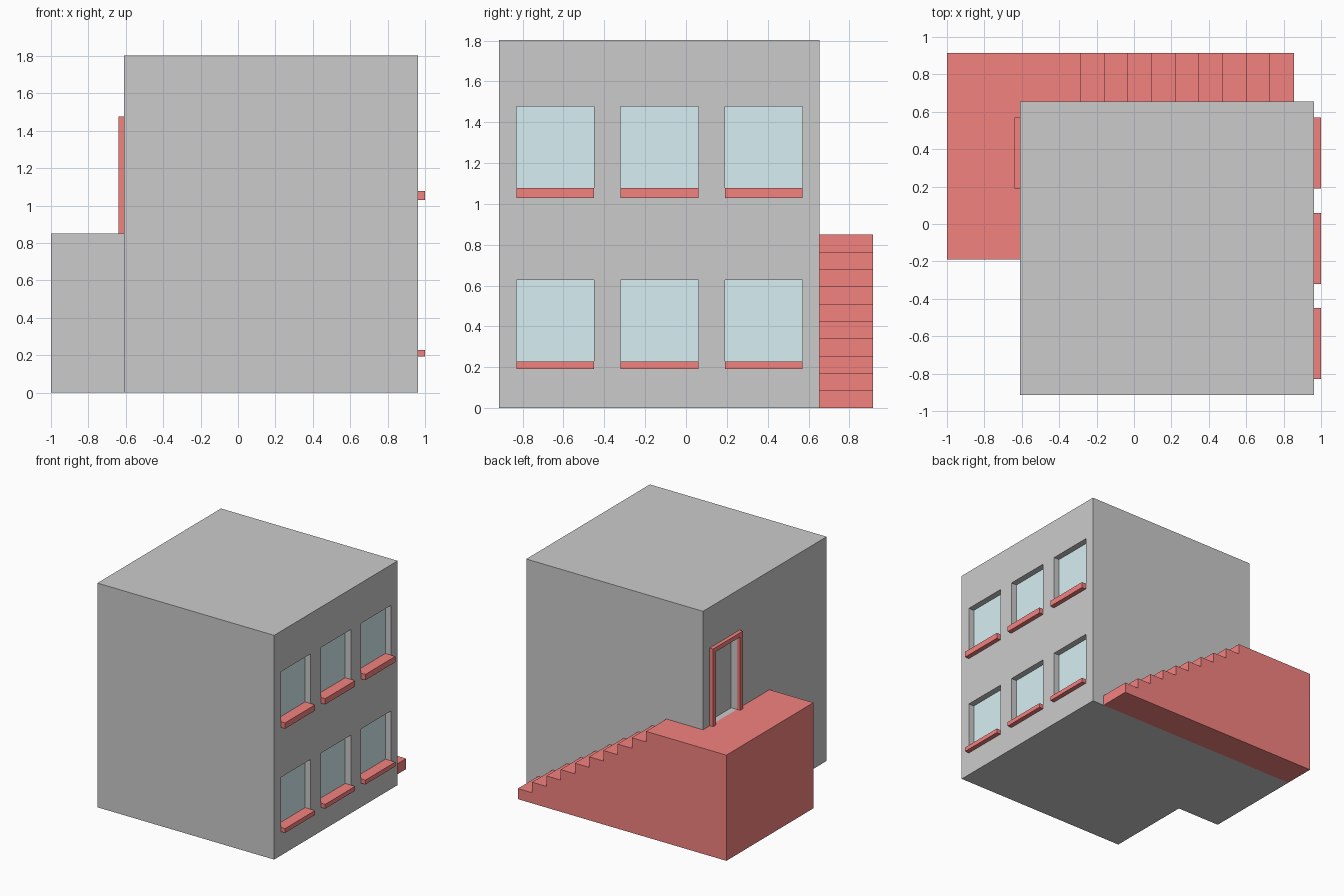
import bpy, bmesh

if "Cube" in bpy.data.objects:
    bpy.data.objects.remove(bpy.data.objects["Cube"])


def material(name, color):
    m = bpy.data.materials.new(name)
    m.diffuse_color = color
    m.use_nodes = True
    m.node_tree.nodes["Principled BSDF"].inputs["Base Color"].default_value = m.diffuse_color
    return m


RED = material("red_paint", (0.9, 0.225, 0.215, 1))
GLASS = material("glass", (0.68, 0.87, 0.9, 1))
GREY = material("grey_plaster", (0.8, 0.8, 0.8, 1))


def make_object(name, bm, *mats):
    bmesh.ops.recalc_face_normals(bm, faces=bm.faces)
    me = bpy.data.meshes.new(name)
    bm.to_mesh(me)
    bm.free()
    ob = bpy.data.objects.new(name, me)
    bpy.context.collection.objects.link(ob)
    for m in mats:
        me.materials.append(m)
    return ob


def add_box(bm, x, y, z):
    verts = bmesh.ops.create_cube(bm, size=1)["verts"]
    for v in verts:
        for i, (lo, hi) in enumerate((x, y, z)):
            v.co[i] = hi if v.co[i] > 0 else lo


def box(name, x, y, z, *mats):
    bm = bmesh.new()
    add_box(bm, x, y, z)
    return make_object(name, bm, *mats)


X0, X1, Y0, Y1 = -0.61, 0.962, -0.915, 0.655     # house footprint
DECK = 0.85                                       # landing height
DOOR_Y, DOOR_TOP, TRIM = (0.19, 0.57), 1.475, 0.035

# House walls, with the openings collected in one cutter
house = box("house_walls", (X0, X1), (Y0, Y1), (0, 1.803))
cut = bmesh.new()

# Windows: two floors of three, each with a pane and a projecting sill
for floor, (sill, base, top) in enumerate(((0.192, 0.227, 0.628), (1.03, 1.077, 1.477))):
    for i in range(3):
        y = (-0.83 + 0.51 * i, -0.45 + 0.51 * i)
        add_box(cut, (X1 - 0.06, X1 + 0.1), y, (sill, top))
        box(f"window_pane_{floor}_{i}", (X1 - 0.06, X1 - 0.05), y, (base, top), GLASS)
        box(f"window_sill_{floor}_{i}", (X1 - 0.06, 1.0), y, (sill, base), RED)

# Door set back in the left wall
inner = (DOOR_Y[0] + TRIM, DOOR_Y[1] - TRIM)
add_box(cut, (X0 - 0.1, X0 + 0.06), inner, (DECK, DOOR_TOP - TRIM))
box("door", (X0 + 0.05, X0 + 0.06), inner, (DECK, DOOR_TOP - TRIM))

cutter = make_object("opening_cutter", cut)
cutter.hide_render = True
mod = house.modifiers.new("openings", "BOOLEAN")
mod.operation, mod.solver, mod.object = "DIFFERENCE", "EXACT", cutter
bpy.context.view_layer.objects.active = house
bpy.ops.object.modifier_apply(modifier=mod.name)
bpy.data.objects.remove(cutter)

# Door frame: arch profile pushed out from the wall
bm = bmesh.new()
arch = [(DOOR_Y[0], DECK), (DOOR_Y[0], DOOR_TOP), (DOOR_Y[1], DOOR_TOP), (DOOR_Y[1], DECK),
        (inner[1], DECK), (inner[1], DOOR_TOP - TRIM), (inner[0], DOOR_TOP - TRIM), (inner[0], DECK)]
face = bm.faces.new([bm.verts.new((X0, y, z)) for y, z in arch])
ext = bmesh.ops.extrude_face_region(bm, geom=[face], use_keep_orig=True)["geom"]
for g in ext:
    if isinstance(g, bmesh.types.BMVert):
        g.co.x = -0.64
make_object("door_frame", bm, RED)

# Stair profile: ten risers climbing towards -x, ending in the landing
STEPS, FOOT, TURN = 10, 0.855, -0.285
run, rise = (FOOT - TURN) / (STEPS - 1), DECK / STEPS
profile = [(-1, 0), (X0, 0), (FOOT, 0)]
for i in range(STEPS):
    x = FOOT - i * run
    if i:
        profile.append((x, i * rise))
    profile.append((x, (i + 1) * rise))
profile += [(X0, DECK), (-1, DECK)]

bm = bmesh.new()
back = [bm.verts.new((x, 0.915, z)) for x, z in profile]
near = [bm.verts.new((x, Y1, z)) for x, z in profile]
bm.faces.new(back)
bm.faces.new(near[1:-1])
for i in range(len(profile)):
    bm.faces.new((back[i - 1], back[i], near[i], near[i - 1]))

# Landing wraps round the corner; only its top and left side are red
ring = [near[0], near[1], near[-2], near[-1]]
end = [bm.verts.new((v.co.x, -0.19, v.co.z)) for v in ring]
bm.faces.new(end).material_index = 1
for i in range(4):
    f = bm.faces.new((ring[i - 1], ring[i], end[i], end[i - 1]))
    f.material_index = 1 if i in (1, 2) else 0
bmesh.ops.recalc_face_normals(bm, faces=bm.faces)
bmesh.ops.dissolve_limit(bm, angle_limit=0.01, verts=bm.verts, edges=bm.edges, delimit={"MATERIAL"})
make_object("stairs_and_landing", bm, RED, GREY)
